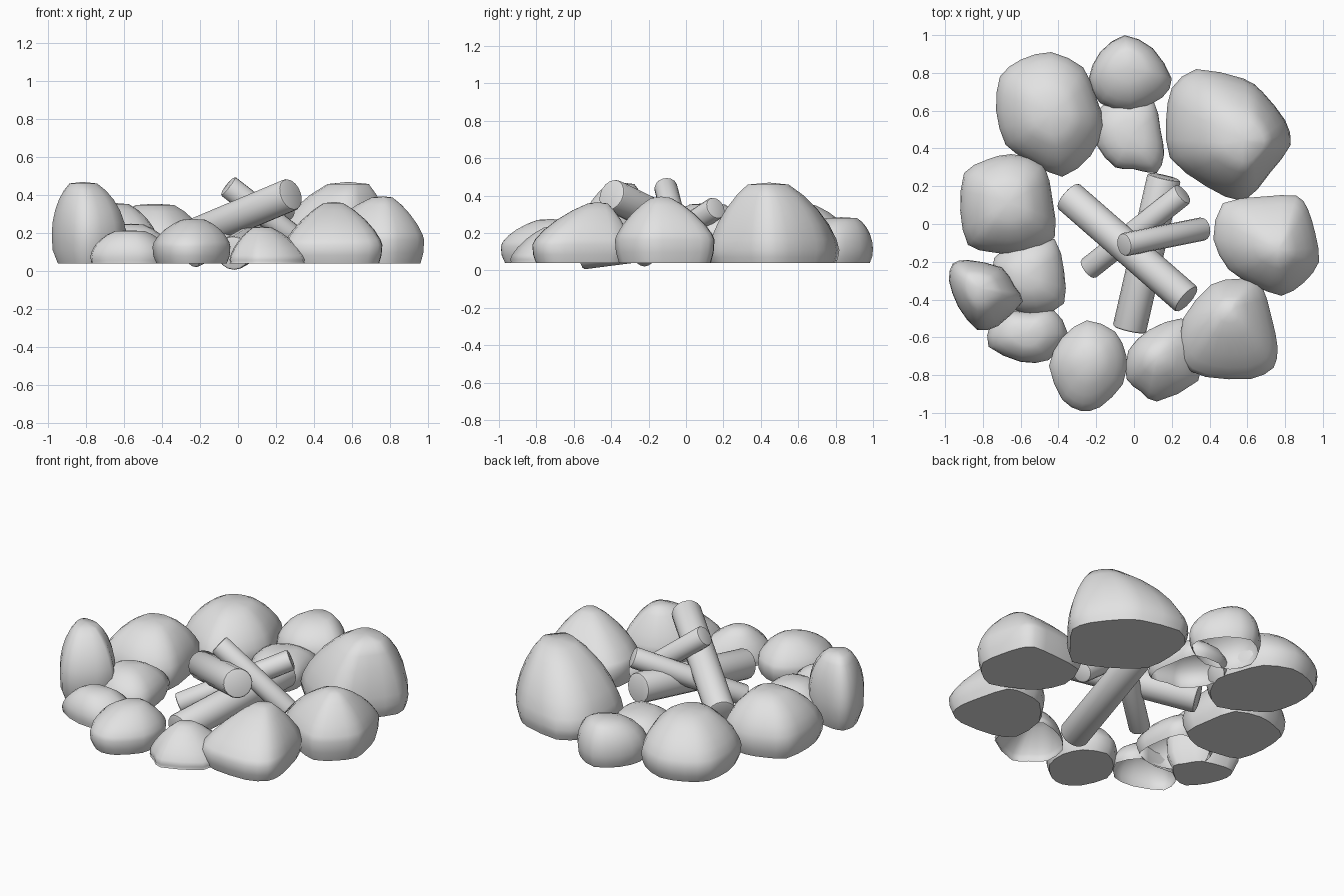
import bpy, bmesh, math
from mathutils import Vector

if "Cube" in bpy.data.objects:
    bpy.data.objects.remove(bpy.data.objects["Cube"])

grey = bpy.data.materials.new("stone_grey")
grey.diffuse_color = (0.76, 0.76, 0.76, 1)
grey.use_nodes = True
grey.node_tree.nodes["Principled BSDF"].inputs["Base Color"].default_value = grey.diffuse_color
BASE = 0.04


def finish(bm, name, angle):
    bmesh.ops.recalc_face_normals(bm, faces=bm.faces)
    mesh = bpy.data.meshes.new(name)
    bm.to_mesh(mesh)
    bm.free()
    mesh.materials.append(grey)
    ob = bpy.data.objects.new(name, mesh)
    bpy.context.collection.objects.link(ob)
    bpy.context.view_layer.objects.active = ob
    ob.select_set(True)
    bpy.ops.object.shade_smooth_by_angle(angle=math.radians(angle))
    ob.select_set(False)


def rounded(points):
    """Double the outline points along a Catmull-Rom curve."""
    p = [Vector(q) for q in points]
    out = []
    for i in range(len(p)):
        a, b, c, d = p[i - 1], p[i], p[(i + 1) % len(p)], p[(i + 2) % len(p)]
        out += [b, (b + c) * 0.55 - (a + d) * 0.05]
    return out


def rock(name, outline, peak, top, power=2.0, flat=0.4, closed=True, foot=0.92, belly=0.3):
    """Loft a footprint upward: tucked foot, wide belly, sloping shoulder, flattish top."""
    ring = rounded(outline)
    mid = sum(ring, Vector((0, 0))) / len(ring)
    shift = Vector(peak) - mid
    mean = sum((q - mid).length for q in ring) / len(ring)
    levels = [(0, foot), (belly * 0.45, 0.98), (belly, 1)]
    a_end = math.acos(flat ** (power / 2))
    for k in range(1, 6):
        a = a_end * k / 5
        rise = (math.sin(a) / math.sin(a_end)) ** (2 / power)
        levels.append((belly + (1 - belly) * rise * 0.97, math.cos(a) ** (2 / power)))
    bm = bmesh.new()
    rings = []
    for t, s in levels:
        c = mid + shift * (1 - s) if t > belly else mid
        blend = 0.5 * max(0, t - belly)      # corners fade out toward the top
        rings.append([bm.verts.new((*(c + (q - mid).lerp((q - mid).normalized() * mean, blend) * s),
                                    BASE + (top - BASE) * t)) for q in ring])
    n = len(ring)
    for lo, hi in zip(rings, rings[1:]):
        for i in range(n):
            j = (i + 1) % n
            bm.faces.new((lo[i], lo[j], hi[j], hi[i]))
    apex = bm.verts.new((*(mid + shift * (1 - flat)), top))
    for i in range(n):
        bm.faces.new((rings[-1][i], rings[-1][(i + 1) % n], apex))
    if closed:
        bm.faces.new(rings[0][::-1])
    finish(bm, name, 55)


def log(name, start, end, radius):
    """Cylinder with slightly rounded rims."""
    a, b = Vector(start), Vector(end)
    bm = bmesh.new()
    bmesh.ops.create_cone(bm, cap_ends=True, segments=16, radius1=radius, radius2=radius,
                          depth=(b - a).length)
    rims = [e for e in bm.edges if abs(e.verts[0].co.z - e.verts[1].co.z) < 1e-5]
    bmesh.ops.bevel(bm, geom=rims, offset=0.012, segments=2, profile=0.5, affect='EDGES')
    turn = (b - a).to_track_quat('Z', 'Y').to_matrix()
    bmesh.ops.rotate(bm, matrix=turn, verts=bm.verts)
    bmesh.ops.translate(bm, vec=(a + b) / 2, verts=bm.verts)
    finish(bm, name, 40)


# Ring of large stones
rock("back_left_rock", [(-.44, .91), (-.27, .83), (-.2, .67), (-.16, .52), (-.23, .36), (-.38, .25),
     (-.55, .33), (-.68, .42), (-.73, .6), (-.71, .78), (-.6, .87)], (-.43, .58), .355, 1.6, .35)
rock("back_right_rock", [(.33, .82), (.58, .77), (.68, .7), (.8, .55), (.83, .42), (.72, .27),
     (.58, .12), (.38, .2), (.19, .35), (.17, .55), (.2, .72)], (.62, .42), .47, 1.55, .33,
     foot=.95, belly=.16)
rock("right_rock", [(.47, .11), (.68, .145), (.86, .15), (.92, .08), (.96, -.05), (.98, -.2), (.9, -.31),
     (.78, -.38), (.63, -.32), (.5, -.24), (.42, -.08)], (.77, -.14), .395, 1.35, .2, belly=.35)
rock("front_right_rock", [(.67, -.31), (.73, -.5), (.76, -.65), (.74, -.76), (.62, -.82), (.38, -.81),
     (.25, -.73), (.26, -.5), (.41, -.32), (.55, -.29)], (.5, -.45), .365, 1.35, .2, belly=.3)
rock("left_rock", [(-.65, .37), (-.48, .32), (-.43, .12), (-.42, -.07), (-.58, -.16), (-.75, -.15),
     (-.88, -.11), (-.92, .07), (-.9, .27), (-.78, .34)], (-.66, .12), .36, 1.7, .35)
rock("tall_left_rock", [(-.88, -.19), (-.7, -.23), (-.63, -.33), (-.59, -.41), (-.72, -.54), (-.83, -.56),
     (-.93, -.44), (-.98, -.3), (-.96, -.21)], (-.83, -.33), .47, 1.8, .38, foot=.82, belly=.38)
rock("front_rock", [(-.25, -.51), (-.1, -.57), (-.04, -.7), (-.06, -.85), (-.18, -.97), (-.28, -.99),
     (-.38, -.93), (-.45, -.75), (-.38, -.6)], (-.23, -.71), .275, 1.55, .3, foot=.9, belly=.38)

# Smaller stones, hollow underneath
rock("back_rock", [(-.05, 1.0), (.1, .93), (.2, .77), (.15, .67), (-.02, .59), (-.18, .64),
     (-.24, .77), (-.18, .91)], (-.03, .86), .285, 2.0, .4, False)
rock("inner_back_rock", [(.1, .66), (.14, .5), (.16, .37), (.12, .27), (0, .29), (-.1, .3),
     (-.2, .42), (-.21, .58), (-.08, .68)], (-.02, .47), .205, 2.0, .4, False)
rock("front_small_rock", [(.25, -.5), (.08, -.56), (-.03, -.67), (-.04, -.82), (.04, -.89), (.12, -.94),
     (.34, -.83), (.36, -.6)], (.12, -.7), .235, 1.4, .25, False, 1, .1)
rock("front_left_low_rock", [(-.68, -.46), (-.55, -.47), (-.43, -.45), (-.35, -.58), (-.45, -.72), (-.6, -.73),
     (-.77, -.65), (-.76, -.53)], (-.57, -.58), .215, 1.9, .4, False, .97, .2)
rock("inner_left_rock", [(-.6, -.08), (-.42, -.08), (-.37, -.25), (-.37, -.42), (-.5, -.48), (-.65, -.45),
     (-.74, -.32), (-.74, -.18)], (-.57, -.27), .25, 1.8, .35, False)

# Stacked firewood
log("long_log", (-.35, .15, .14), (.28, -.40, .405), .087)
log("bottom_log", (-.025, -.56, .095), (.16, .25, .2), .09)
log("cross_log", (-.245, -.24, .075), (.26, .16, .335), .062)
log("upright_log", (-.055, -.11, .45), (.37, -.025, .12), .062)
